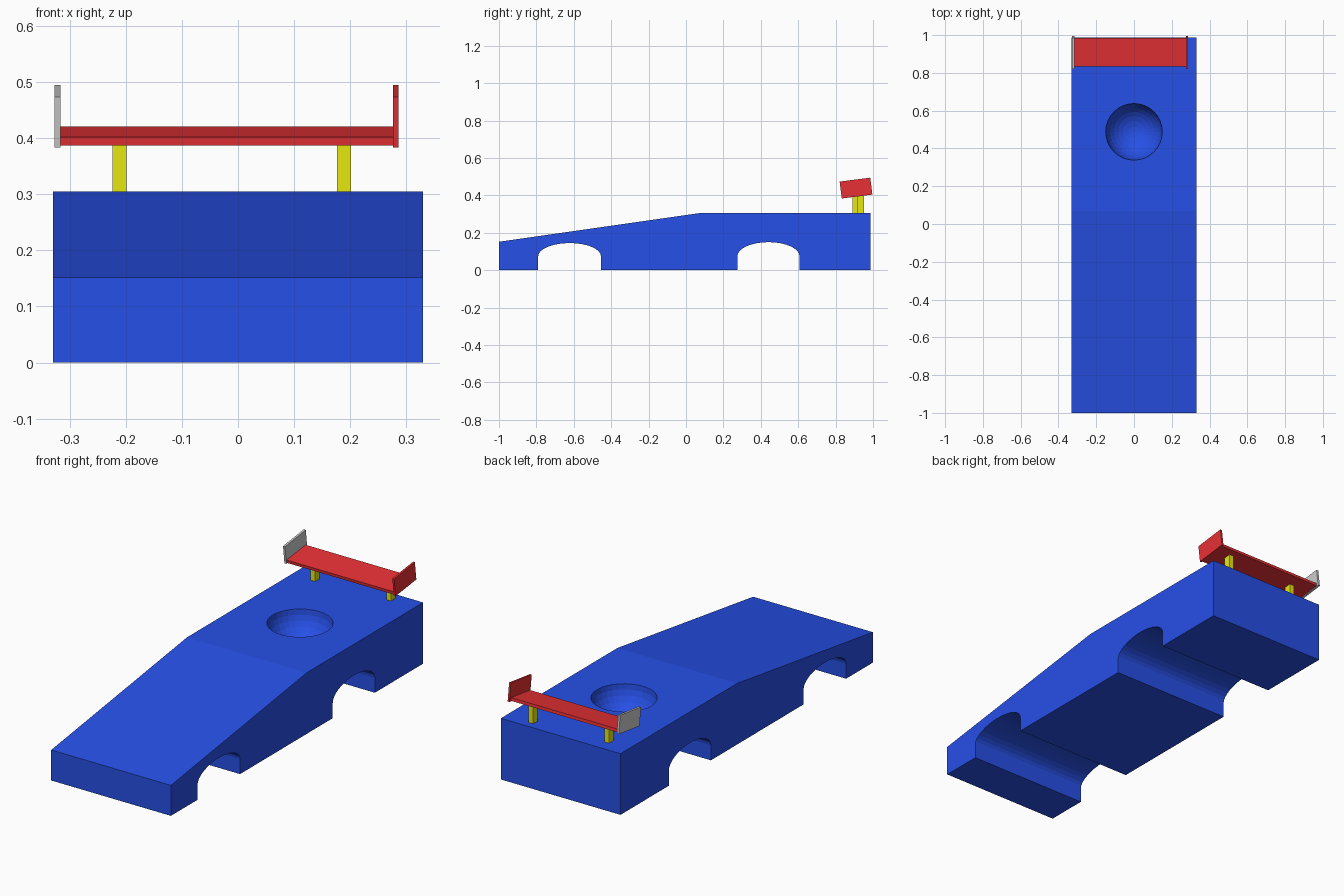
import bpy, bmesh
from math import sin, cos, pi, radians
from mathutils import Matrix, Vector

if "Cube" in bpy.data.objects:
    bpy.data.objects.remove(bpy.data.objects["Cube"])


def material(name, rgb):
    m = bpy.data.materials.new(name)
    m.diffuse_color = (*rgb, 1)
    m.use_nodes = True
    m.node_tree.nodes["Principled BSDF"].inputs["Base Color"].default_value = m.diffuse_color
    return m


BLUE = material("blue", (0.02, 0.08, 0.8))
RED = material("red", (0.8, 0.03, 0.035))
YELLOW = material("yellow", (0.8, 0.8, 0.005))


def finish(name, bm, mat=None):
    bmesh.ops.recalc_face_normals(bm, faces=bm.faces)
    me = bpy.data.meshes.new(name)
    bm.to_mesh(me)
    bm.free()
    ob = bpy.data.objects.new(name, me)
    bpy.context.collection.objects.link(ob)
    if mat:
        me.materials.append(mat)
    return ob


def box(name, centre, size, mat=None, tilt=0):
    bm = bmesh.new()
    bmesh.ops.create_cube(bm, size=1, matrix=Matrix.Diagonal((*size, 1)))
    ob = finish(name, bm, mat)
    ob.location = centre
    ob.rotation_euler.x = radians(tilt)
    return ob


def arch(y0, y1, spring, top, n=16):
    """Wheel arch outline, from the front foot to the back foot."""
    c, r = (y0 + y1) / 2, (y1 - y0) / 2
    arc = [(c - r * cos(pi * i / n), spring + (top - spring) * sin(pi * i / n))
           for i in range(n + 1)]
    return [(y0, 0), *arc, (y1, 0)]


# Wedge body: side profile with both wheel arches, extruded across
profile = [(-1, 0.152), (-1, 0), *arch(-0.79, -0.455, 0.075, 0.145),
           *arch(0.275, 0.607, 0.075, 0.15),
           (0.987, 0), (0.987, 0.305), (0.07, 0.305)]
bm = bmesh.new()
side = bm.faces.new([bm.verts.new((-0.33, y, z)) for y, z in profile])
ext = bmesh.ops.extrude_face_region(bm, geom=[side])
bmesh.ops.translate(bm, vec=Vector((0.66, 0, 0)),
                    verts=[v for v in ext["geom"] if isinstance(v, bmesh.types.BMVert)])
body = finish("body", bm, BLUE)

# Round cockpit bowl sunk into the roof
bm = bmesh.new()
bmesh.ops.create_uvsphere(bm, u_segments=32, v_segments=16, radius=0.15)
bowl = finish("cockpit_cutter", bm, BLUE)
bowl.location = (0, 0.488, 0.305)
bowl.scale.z = 0.93
bowl.hide_render = True
bowl.hide_set(True)
cut = body.modifiers.new("cockpit", 'BOOLEAN')
cut.operation = 'DIFFERENCE'
cut.solver = 'EXACT'
cut.object = bowl

# Rear wing with end plates
TILT = 7.3
box("wing_blade", (-0.02, 0.91, 0.404), (0.594, 0.15, 0.015), RED, TILT)
box("left_end_plate", (-0.3215, 0.909, 0.439), (0.011, 0.165, 0.091), None, TILT)
box("right_end_plate", (0.281, 0.909, 0.439), (0.01, 0.165, 0.091), RED, TILT)

# Wing posts, slightly staggered
for name, x, y in (("left_post", -0.211, 0.908), ("right_post", 0.189, 0.934)):
    box(name, (x, y, 0.35), (0.025, 0.035, 0.105), YELLOW)
